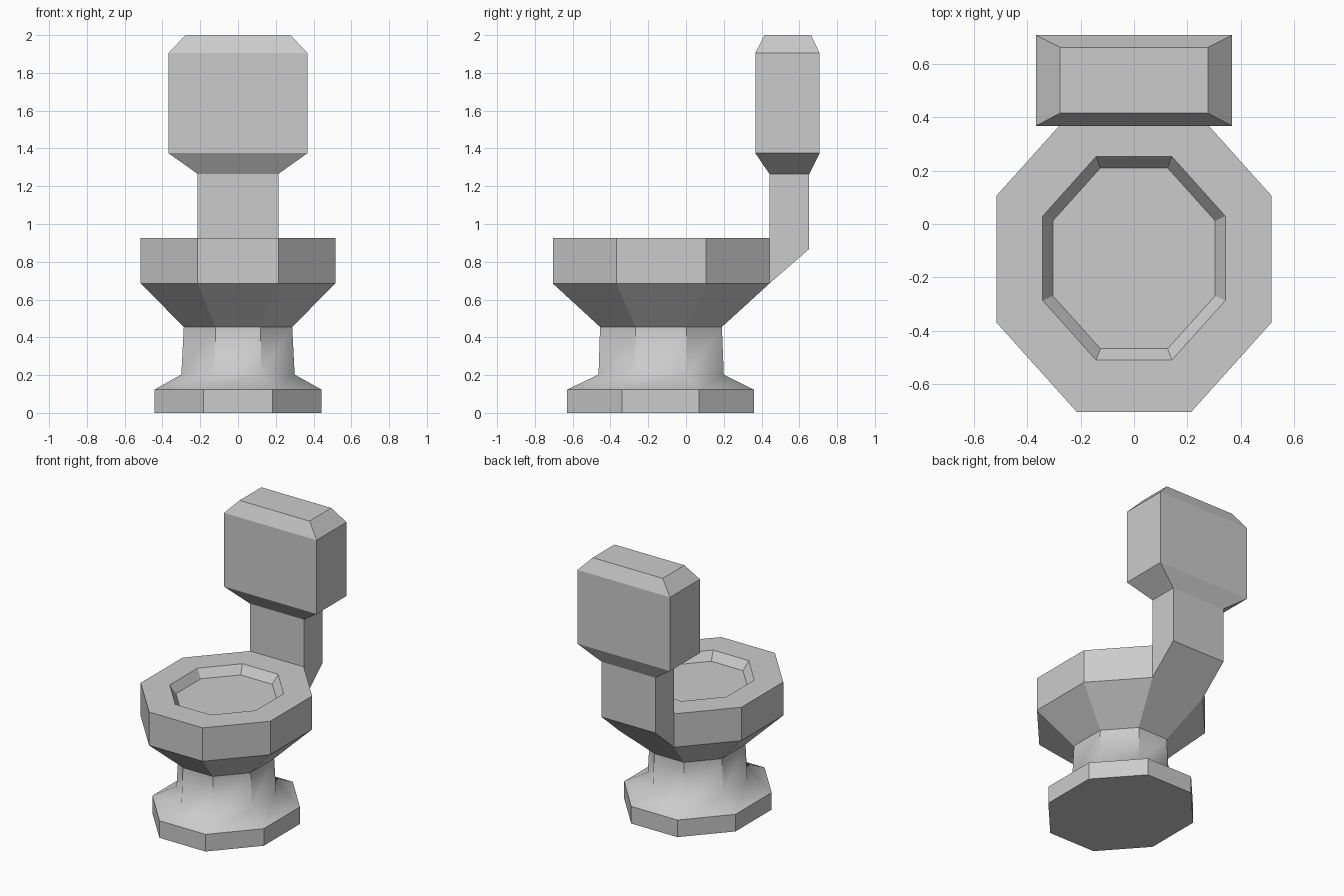
import bpy, bmesh, math

if "Cube" in bpy.data.objects:
    bpy.data.objects.remove(bpy.data.objects["Cube"])

T = math.tan(math.pi / 8)


def octagon(hx, y0, y1, z):
    # Octagon stretched to half width hx and depth y0..y1, counter-clockwise
    c, hy = (y0 + y1) / 2, (y1 - y0) / 2
    unit = [(1, -T), (1, T), (T, 1), (-T, 1), (-1, T), (-1, -T), (-T, -1), (T, -1)]
    return [(x * hx, c + y * hy, z) for x, y in unit]


def rect(hx, y0, y1, z):
    return [(-hx, y0, z), (hx, y0, z), (hx, y1, z), (-hx, y1, z)]


def loft(bm, rings, skip=(), cap_start=False, cap_end=False):
    # Bridge consecutive rings; skip holds (level, side) faces left open
    vs = [[bm.verts.new(p) for p in r] for r in rings]
    n = len(rings[0])
    for k in range(len(vs) - 1):
        a, b = vs[k], vs[k + 1]
        for i in range(n):
            if (k, i) not in skip:
                j = (i + 1) % n
                bm.faces.new((a[i], a[j], b[j], b[i]))
    if cap_start:
        bm.faces.new(vs[0][::-1])
    if cap_end:
        bm.faces.new(vs[-1])
    return vs


def finish(bm, name):
    me = bpy.data.meshes.new(name)
    bm.to_mesh(me)
    bm.free()
    ob = bpy.data.objects.new(name, me)
    bpy.context.collection.objects.link(ob)
    return ob


# Pedestal: flat foot, with a softly shaded flare running into the column
bm = bmesh.new()
vs = loft(bm, [octagon(0.443, -0.63, 0.36, 0),
               octagon(0.443, -0.63, 0.36, 0.123),
               octagon(0.30, -0.463, 0.20, 0.203),
               octagon(0.287, -0.455, 0.19, 0.455)], cap_start=True)
for f in bm.faces:
    f.smooth = max(v.co.z for v in f.verts) > 0.15
waist = set(vs[2])
for e in bm.edges:
    low = min(v.co.z for v in e.verts)
    flare = low > 0.1 and any(v in waist for v in e.verts) \
        and max(v.co.z for v in e.verts) < 0.3
    e.smooth = flare
finish(bm, "pedestal")

# Bowl: underside, outer wall, rim and shallow recess; open where the neck joins
bm = bmesh.new()
loft(bm, [octagon(0.287, -0.455, 0.19, 0.455),
          octagon(0.515, -0.705, 0.442, 0.685),
          octagon(0.515, -0.705, 0.442, 0.925),
          octagon(0.342, -0.51, 0.253, 0.925),
          octagon(0.304, -0.467, 0.21, 0.865)], skip={(1, 2)}, cap_end=True)
finish(bm, "bowl")

# Neck growing out of the bowl's back, with the bevelled tank on top
bm = bmesh.new()
hx = 0.515 * T
vs = loft(bm, [rect(hx, 0.442, 0.652, 1.265),
               rect(0.368, 0.367, 0.707, 1.375),
               rect(0.368, 0.367, 0.707, 1.905),
               rect(0.278, 0.415, 0.662, 2.0)], cap_end=True)
fl, fr, br, bl = vs[0]
rim_l, rim_r = (bm.verts.new((s * hx, 0.442, 0.925)) for s in (-1, 1))
low_l, low_r = (bm.verts.new((s * hx, 0.442, 0.685)) for s in (-1, 1))
mid_l, mid_r = (bm.verts.new((s * hx, 0.652, 0.868)) for s in (-1, 1))
for loop in ((rim_l, rim_r, fr, fl),
             (mid_r, mid_l, bl, br),
             (low_r, low_l, mid_l, mid_r),
             (low_r, mid_r, br, fr, rim_r),
             (low_l, rim_l, fl, bl, mid_l)):
    bm.faces.new(loop)
finish(bm, "tank_and_neck")
